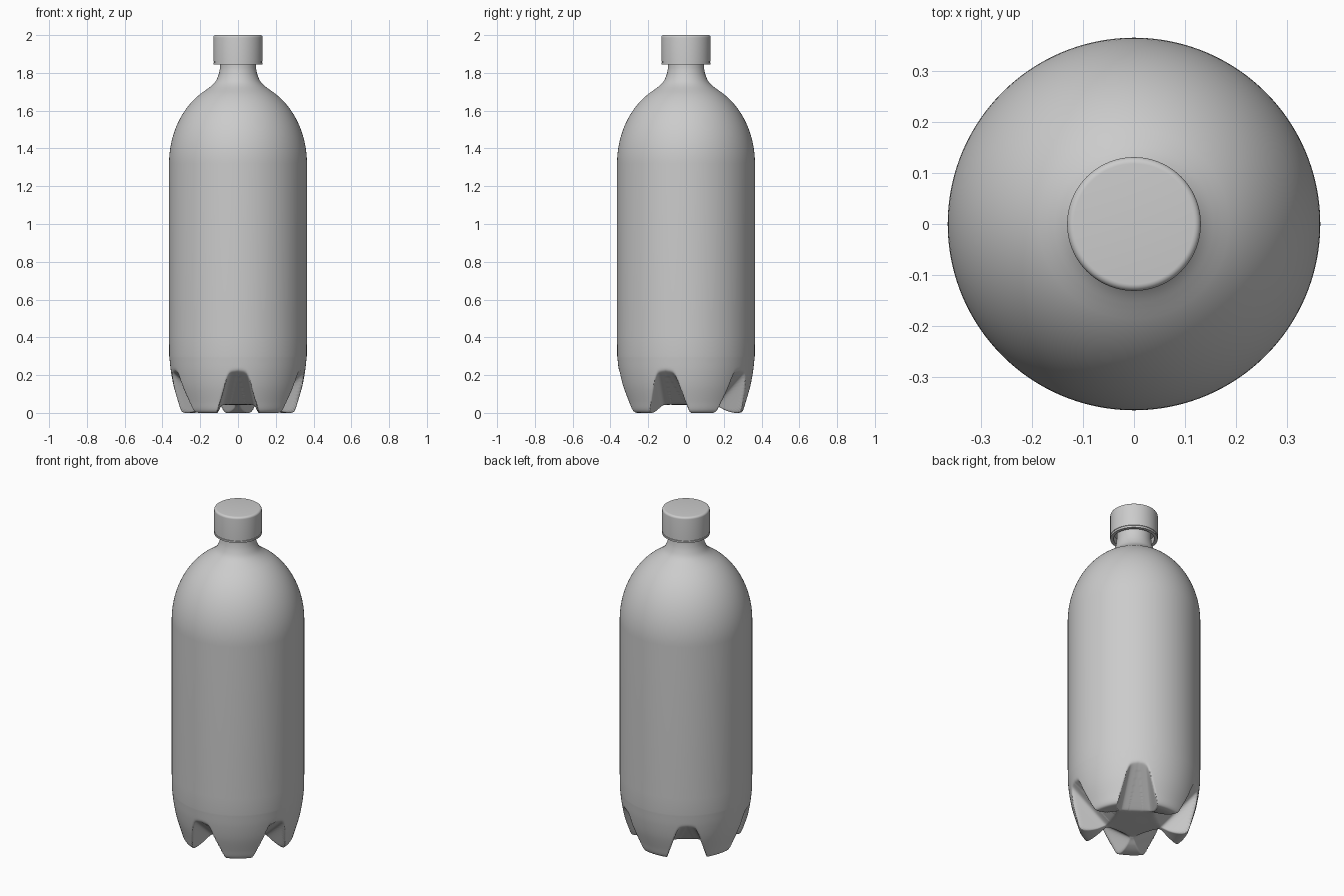
import bpy, bmesh, math
from mathutils import Vector

if "Cube" in bpy.data.objects:
    bpy.data.objects.remove(bpy.data.objects["Cube"], do_unlink=True)

grey = bpy.data.materials.new("light grey")
grey.use_nodes = True
grey.diffuse_color = (0.6, 0.6, 0.6, 1)
grey.node_tree.nodes["Principled BSDF"].inputs["Base Color"].default_value = (0.6, 0.6, 0.6, 1)


def smooth_path(points, steps):
    """Catmull-Rom curve through (radius, height) points."""
    pts = [Vector(p) for p in points]
    pts = [pts[0] * 2 - pts[1]] + pts + [pts[-1] * 2 - pts[-2]]
    out = []
    for a, b, c, d in zip(pts, pts[1:], pts[2:], pts[3:]):
        for i in range(steps):
            t = i / steps
            out.append(b + (c - a) * t / 2 + (a - b * 2.5 + c * 2 - d / 2) * t * t
                       + (b * 1.5 - a / 2 - c * 1.5 + d / 2) * t ** 3)
    return [(p.x, p.y) for p in out + [pts[-2]]]


def lathe(name, profile, segments, shape=None):
    """Turn a profile around z; radius zero closes an end."""
    bm = bmesh.new()
    rings = []
    for r, z in profile:
        if r < 1e-5:
            rings.append([bm.verts.new((0, 0, z))] * segments)
            continue
        ring = []
        for i in range(segments):
            a = 2 * math.pi * i / segments
            p = Vector((r * math.cos(a), r * math.sin(a), z))
            ring.append(bm.verts.new(shape(p) if shape else p))
        rings.append(ring)
    for low, high in zip(rings, rings[1:]):
        for i in range(segments):
            j = (i + 1) % segments
            corners = list(dict.fromkeys((low[i], low[j], high[j], high[i])))
            bm.faces.new(corners)
    bmesh.ops.recalc_face_normals(bm, faces=bm.faces)
    mesh = bpy.data.meshes.new(name)
    bm.to_mesh(mesh)
    bm.free()
    obj = bpy.data.objects.new(name, mesh)
    bpy.context.collection.objects.link(obj)
    mesh.materials.append(grey)
    bpy.ops.object.select_all(action="DESELECT")
    obj.select_set(True)
    bpy.context.view_layer.objects.active = obj
    return obj


# Five sloping grooves pressed into the base, leaving five feet
INNER, OUTER = Vector((0.13, 0.045)), Vector((0.355, 0.225))
SLOPE = (OUTER - INNER).normalized()
INWARD = Vector((-SLOPE.y, SLOPE.x))
LENGTH = (OUTER - INNER).length


def soft(x, k):
    return (x + math.sqrt(x * x + k * k)) / 2 if x > -6 * k else 0


def press_grooves(p):
    if p.z > 0.27:
        return p
    step = math.tau / 5
    angle = math.atan2(p.y, p.x)
    axis = round((angle + math.pi / 2) / step) * step - math.pi / 2
    out = Vector((math.cos(axis), math.sin(axis), 0))
    side = Vector((-out.y, out.x, 0))
    q = Vector((p.dot(out), p.z)) - INNER
    along = max(0, min(1, q.dot(SLOPE) / LENGTH))
    half_width = 0.088 - 0.04 * along
    wall = soft(abs(p.dot(side)) - half_width, 0.008) / 0.27
    push = soft(-q.dot(INWARD) - wall, 0.005)
    if push < 0.0008:
        return p
    return p + (out * INWARD.x + Vector((0, 0, INWARD.y))) * push


# Bottle body: feet, straight wall, domed shoulder and neck
base = smooth_path([(0, 0.042), (0.13, 0.043), (0.165, 0.036), (0.205, 0.016),
                    (0.245, 0.003), (0.28, 0), (0.301, 0.012), (0.317, 0.06),
                    (0.34, 0.14), (0.355, 0.22), (0.364, 0.3)], 9)
shoulder = [(0.365 * math.cos(t), 1.32 + 0.44 * math.sin(t))
            for t in (math.radians(62) * i / 24 for i in range(25))]
neck = smooth_path([shoulder[-1], (0.141, 1.731), (0.12, 1.753), (0.106, 1.781),
                    (0.098, 1.81), (0.095, 1.845), (0.095, 1.95)], 4)[1:]
body = lathe("bottle_body", base + [(0.365, 0.4)] + shoulder + neck + [(0, 1.95)],
             300, press_grooves)
bpy.ops.object.shade_smooth_by_angle(angle=math.radians(60))

# Screw cap with rounded rim, a fine seam and a hollow underside
rim = [(0.118 + 0.013 * math.cos(t), 1.987 + 0.013 * math.sin(t))
       for t in (math.pi / 2 * i / 6 for i in range(7))]
cap = lathe("screw_cap", [(0.09, 1.88), (0.112, 1.88), (0.112, 1.845), (0.131, 1.845),
                          (0.131, 1.855), (0.128, 1.856), (0.128, 1.859), (0.131, 1.86)]
            + rim + [(0, 2)], 96)
bpy.ops.object.shade_smooth_by_angle(angle=math.radians(30))
